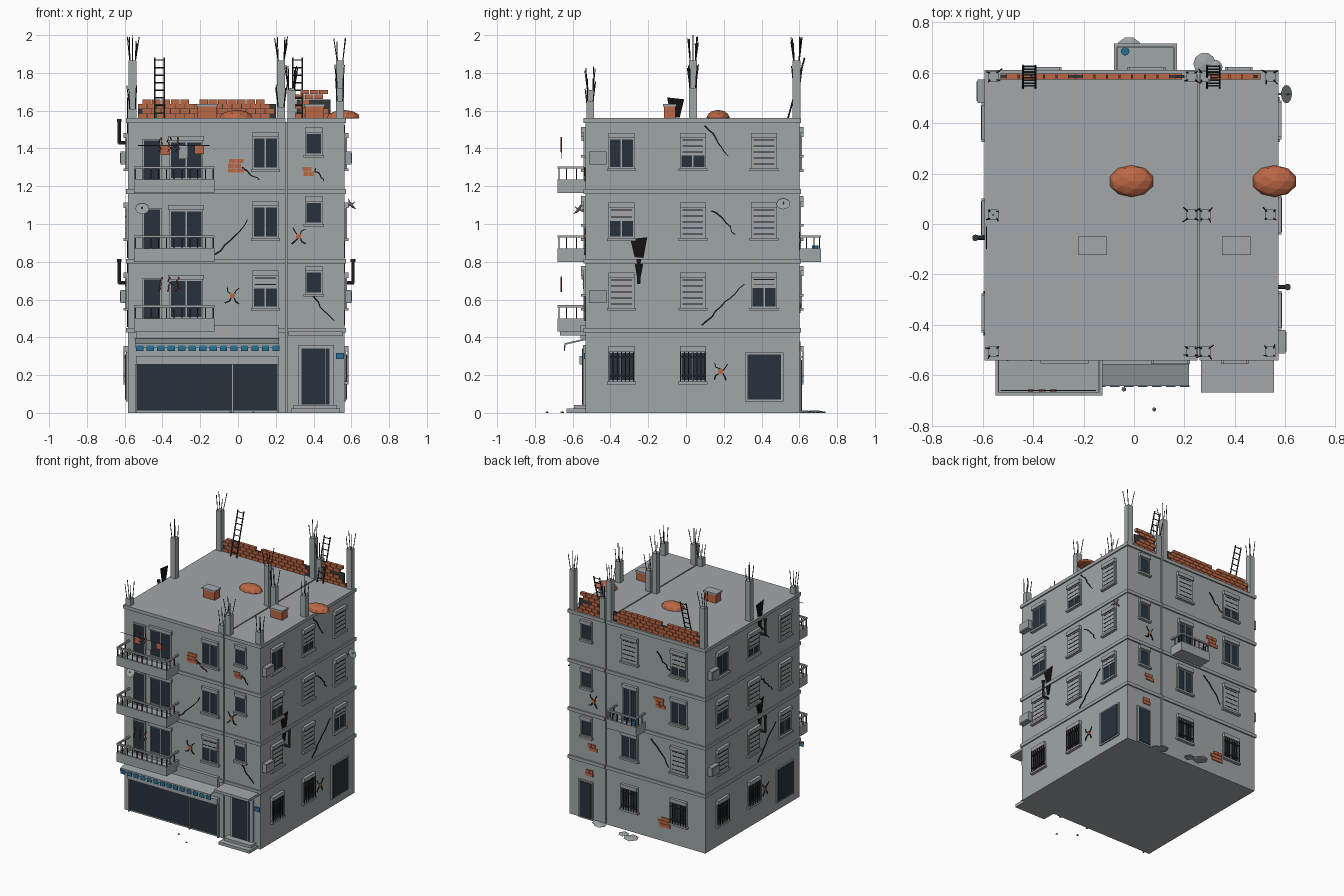
import bpy, bmesh, math, random
from mathutils import Vector, Matrix

if "Cube" in bpy.data.objects:
    bpy.data.objects.remove(bpy.data.objects["Cube"])
random.seed(4)

COL = {"wall_grey": (.35, .385, .39), "trim_grey": (.36, .39, .40), "brick_orange": (.50, .135, .06),
       "glass_navy": (.02, .032, .047), "crack_black": (.006, .006, .006), "metal_dark": (.035, .037, .04),
       "awning_blue": (.02, .16, .30), "steel_grey": (.32, .35, .36), "pepper_red": (.22, .04, .02)}
MATS = {}
for n, c in COL.items():
    MATS[n] = bpy.data.materials.new(n)
    MATS[n].diffuse_color = (*c, 1)
PARTS = {}

def part(name, mat):
    if name not in PARTS:
        PARTS[name] = (bmesh.new(), mat)
    return PARTS[name][0]

# wall frames: (u along the wall as seen from outside, z, d outward) -> world
WALL = {"F": lambda u, z, d: (u, -.533 - d, z), "R": lambda u, z, d: (.563 + d, u, z),
        "B": lambda u, z, d: (-u, .6 + d, z), "L": lambda u, z, d: (-.583 - d, .06 - u, z)}

def prism(bm, w, pts, d0, d1):
    a = [bm.verts.new(WALL[w](u, z, d0)) for u, z in pts]
    b = [bm.verts.new(WALL[w](u, z, d1)) for u, z in pts]
    bm.faces.new(a); bm.faces.new(b)
    for i in range(len(a)):
        j = (i + 1) % len(a)
        bm.faces.new((a[i], a[j], b[j], b[i]))

def plate(bm, w, u0, u1, z0, z1, d0, d1):
    prism(bm, w, [(u0, z0), (u1, z0), (u1, z1), (u0, z1)], d0, d1)

def box(bm, x0, x1, y0, y1, z0, z1):
    m = Matrix.Translation(((x0+x1)/2, (y0+y1)/2, (z0+z1)/2)) @ Matrix.Diagonal((x1-x0, y1-y0, z1-z0, 1))
    bmesh.ops.create_cube(bm, size=1, matrix=m)

def tube(bm, p, q, r, n=6):
    p, q = Vector(p), Vector(q)
    m = Matrix.Translation((p+q)/2) @ (q-p).to_track_quat('Z', 'Y').to_matrix().to_4x4()
    bmesh.ops.create_cone(bm, cap_ends=True, segments=n, radius1=r, radius2=r, depth=(q-p).length, matrix=m)

GLASS = lambda: part("window_glass", "glass_navy")
FRAME = lambda: part("window_frames", "trim_grey")

def window(w, u, z0, z1, wd, shut=0, panes=2, bars=False, sill=True):
    """Glass, frame, sill, shutter box, shutter covering a share of the height, grille."""
    f, h = FRAME(), wd / 2
    plate(GLASS(), w, u-h, u+h, z0, z1, 0, .004)
    t = .008
    for i in range(panes + 1):
        c = u - h + wd * i / panes
        plate(f, w, c - t/2, c + t/2, z0, z1, 0, .010)
    plate(f, w, u-h, u+h, z0, z0+t, 0, .009)
    plate(f, w, u-h, u+h, z1-t, z1, 0, .009)
    if sill:
        plate(f, w, u-h-.012, u+h+.012, z0-.014, z0, 0, .022)
        plate(f, w, u-h-.004, u+h+.004, z1, z1+.028, 0, .022)
    if shut:
        zb = z1 - (z1-z0) * shut
        plate(part("roller_shutters", "trim_grey"), w, u-h+.004, u+h-.004, zb, z1, 0, .013)
        n = max(2, round(5 * shut))
        for i in range(n):
            z = zb + (z1-zb) * (i + .6) / n
            plate(part("shutter_gaps", "crack_black"), w, u-h+.01, u+h-.01, z, z+.005, .012, .0145)
    if bars:
        g = part("window_grilles", "metal_dark")
        for i in range(7):
            c = u - h + wd * i / 6
            plate(g, w, c-.0025, c+.0025, z0, z1, .018, .023)
        for z in (z0+.03, z1-.03):
            plate(g, w, u-h, u+h, z-.0025, z+.0025, 0, .023)

def crack(w, a, b, n=7, wd=.009):
    bm, a, b = part("wall_cracks", "crack_black"), Vector(a), Vector(b)
    side = Vector((-(b-a).y, (b-a).x)).normalized()
    pts = [a.lerp(b, i/n) + side * random.uniform(-.008, .008) for i in range(n+1)]
    for i in range(n):
        o = side * wd * (.5 - .25 * i / n)
        prism(bm, w, [pts[i]-o, pts[i+1]-o*.9, pts[i+1]+o*.9, pts[i]+o], 0, .004)

def bricks(w, u, z, rows, wd=.07):
    for r in range(rows):
        o, k = random.uniform(-.012, .012), random.uniform(.7, 1)
        for s in (-1, 1):
            c = u + o + s * wd * k / 4
            plate(part("exposed_brick", "brick_orange"), w, c-wd*k/4+.001, c+wd*k/4-.001,
                  z + r*.025, z + r*.025 + .023, 0, .007)

def star(w, u, z):
    for a in (.9, 2.2):
        d = Vector((math.cos(a), math.sin(a))) * .055
        crack(w, Vector((u, z)) - d, Vector((u, z)) + d, 5)
    plate(part("exposed_brick", "brick_orange"), w, u-.013, u+.013, z-.013, z+.013, 0, .006)

def railing(w, u0, u1, z, depth):
    """Balcony slab, low kerb, balusters and hand rail."""
    s, r = part("balcony_slabs", "wall_grey"), part("balcony_railings", "metal_dark")
    plate(s, w, u0, u1, z, z+.03, 0, depth)
    plate(s, w, u0, u1, z+.03, z+.07, depth-.015, depth)
    for a in (u0, u1-.015):
        plate(s, w, a, a+.015, z+.03, z+.07, 0, depth)
    n = round((u1-u0) / .042)
    for i in range(n+1):
        c = u0 + .006 + (u1-u0-.012) * i / n
        plate(r, w, c-.003, c+.003, z+.07, z+.13, depth-.011, depth-.005)
    for c in (u0+.006, u1-.006):
        for d in (depth*.3, depth*.65):
            plate(r, w, c-.003, c+.003, z+.07, z+.13, d, d+.006)
        plate(FRAME(), w, c-.006, c+.006, z+.128, z+.14, 0, depth)
    plate(FRAME(), w, u0, u1, z+.128, z+.14, depth-.014, depth)

# two joined blocks, floor bands and roof slab
body = part("building_blocks", "wall_grey")
box(body, -.583, .251, -.533, .6, 0, 1.545)
box(body, .261, .563, -.533, .6, 0, 1.545)
box(body, .25, .262, -.525, .592, 0, 1.54)
bands = part("floor_bands", "trim_grey")
for z in (.425, .79, 1.16, 1.535):
    for x0, x1 in ((-.592, .252), (.26, .572)):
        box(bands, x0, x1, -.542, .61, z, z+.025)

# front facade
for k, z in enumerate((.43, .8, 1.165)):
    railing("F", -.55, -.125, z, .148)
    window("F", -.455, z+.03, z+.285, .092, panes=1, sill=False)
    window("F", -.275, z+.07, z+.275, .17, sill=False)
    plate(FRAME(), "F", -.37, -.18, z+.275, z+.3, 0, .02)
    window("F", .145, z+.125, z+.295, .13, shut=.4 if k == 0 else 0)
    window("F", .4, z+.2, z+.32, .085, panes=1)
crack("F", (.025, 1.305), (.11, 1.23)); crack("F", (-.12, .835), (.055, 1.02))
crack("F", (.39, .62), (.505, .485)); crack("F", (.405, 1.29), (.46, 1.23))
bricks("F", -.02, 1.272, 3, .09); bricks("F", .365, 1.255, 2, .06)
star("F", .32, .935); star("F", -.03, .62)

# shop front, sign board, awning
plate(GLASS(), "F", -.535, .21, .012, .255, 0, .006)
for u in (-.54, -.03, .212):
    plate(FRAME(), "F", u-.005, u+.005, 0, .26, 0, .014)
plate(FRAME(), "F", -.54, .215, .255, .30, 0, .03)
plate(part("sign_board", "trim_grey"), "F", -.54, .217, .395, .462, 0, .025)
aw = part("shop_awning", "steel_grey")
for zs in (0,):
    v = [aw.verts.new(WALL["F"](u, z, d)) for u in (-.545, .218)
         for z, d in ((.395, 0), (.368, .11), (.36, .11), (.385, 0))]
    aw.faces.new(v[:4]); aw.faces.new(v[4:])
    for i in range(4):
        j = (i+1) % 4
        aw.faces.new((v[i], v[j], v[4+j], v[4+i]))
plate(aw, "F", -.545, .218, .345, .368, .106, .11)
for i in range(14):
    c = -.52 + i * .0555
    plate(part("awning_valance", "awning_blue"), "F", c-.019, c+.019, .328, .358, .107, .113)

# entrance door with canopy and steps
plate(FRAME(), "F", .318, .507, .04, .36, 0, .012)
plate(GLASS(), "F", .335, .485, .045, .34, 0, .016)
plate(FRAME(), "F", .46, .464, .045, .34, 0, .018)
st = part("entrance_steps", "trim_grey")
plate(st, "F", .28, .54, 0, .022, 0, .1)
plate(st, "F", .295, .525, .022, .042, 0, .06)
plate(part("door_canopy", "trim_grey"), "F", .265, .555, .41, .43, 0, .135)
plate(part("number_plate", "awning_blue"), "F", .52, .562, .285, .318, 0, .008)

# side walls, the left one being the right one turned round
for w in "RL":
    for k, (z, sh) in enumerate(((.555, (1, 1, .35)), (.925, (.45, 1, 1)), (1.295, (0, .6, 1)))):
        for u, s in zip((-.342, .036, .413), sh):
            window(w, u, z, z+.16, .13, shut=s)
    for u in (-.342, .036):
        window(w, u, .165, .325, .13, bars=True)
    plate(FRAME(), w, .312, .515, .06, .32, 0, .01)
    plate(GLASS(), w, .325, .503, .07, .31, 0, .014)
    crack(w, (.105, 1.525), (.225, 1.36)); crack(w, (.14, 1.075), (.265, .945))
    crack(w, (.09, .46), (.305, .685), 9); star(w, .183, .22)
    for z in (.582, 1.315):  # air conditioners
        plate(part("air_conditioners", "steel_grey"), w, -.513, -.42, z, z+.068, .004, .038)
        plate(part("air_conditioners", "steel_grey"), w, -.505, -.428, z+.008, z+.06, .038, .041)

# back wall
for k, z in enumerate((.43, .8, 1.165)):
    window("B", -.415, z+.2, z+.32, .085, panes=1)
    if k != 1:
        window("B", -.05, z+.125, z+.295, .13, shut=1 if k else 0)
    window("B", .365, z+.125, z+.295, .13, shut=(1, 0, .6)[k])
window("B", -.045, .83, 1.09, .12)
railing("B", -.17, .08, .8, .115)
window("B", -.05, .165, .325, .13, bars=True); window("B", .365, .165, .325, .13, bars=True)
plate(FRAME(), "B", -.48, -.36, 0, .29, 0, .01); plate(GLASS(), "B", -.468, -.372, .01, .28, 0, .014)
bricks("B", .2, 1.01, 3, .09); bricks("B", -.37, .53, 2); bricks("B", -.4, .33, 2); bricks("B", .24, .11, 3, .1)
crack("B", (.17, 1.43), (.31, 1.29)); crack("B", (.13, .76), (.28, .58)); star("B", -.36, .91)
tube(part("blue_barrel", "awning_blue"), (-.035, .685, .83), (-.035, .685, .885), .017, 12)

# stove flues with soot above
fl, so = part("stove_flues", "metal_dark"), part("soot_stains", "crack_black")
for w, u, z in (("R", -.25, .69), ("L", .115, .69), ("L", .115, 1.43)):
    P = WALL[w]
    tube(fl, P(u, z, 0), P(u, z, .05), .009, 10)
    tube(fl, P(u, z-.005, .046), P(u, z+.115, .046), .009, 10)
    tube(fl, P(u, z+.11, .046), P(u, z+.125, .046), .013, 10)
    prism(so, w, [(u-.022, z+.135), (u+.025, z+.13), (u+.045, z+.24), (u-.045, z+.23)], 0, .004)
    prism(so, w, [(u-.01, z+.03), (u+.01, z+.03), (u+.028, z+.12), (u-.025, z+.12)], 0, .004)

# satellite dishes
di = part("satellite_dishes", "steel_grey")
for w, u, z in (("F", -.507, 1.065), ("R", .515, 1.09)):
    a, b = Vector(WALL[w](u, z, .02)), Vector(WALL[w](u, z+.012, .036))
    ax = (b-a).to_track_quat('Z', 'Y').to_matrix().to_4x4()
    bmesh.ops.create_cone(di, cap_ends=True, segments=16, radius1=.014, radius2=.036, depth=.014,
                          matrix=Matrix.Translation(b) @ ax)
    tube(di, WALL[w](u, z, 0), b, .005)
    tube(di, b, b + (b-a)*1.2, .003)

# laundry and pepper strings on the front balconies
tube(part("washing_line", "metal_dark"), (-.53, -.66, 1.415), (-.15, -.66, 1.415), .002)
for u, mat, h in ((-.385, "brick_orange", .05), (-.29, "steel_grey", .07), (-.205, "brick_orange", .045)):
    plate(part("laundry_" + mat, mat), "F", u-.024, u+.024, 1.415-h, 1.415, .125, .129)
for z in (.72, 1.46):
    for u in (-.41, -.365, -.32):
        for i in range(6):
            p = Vector((u + random.uniform(-.006, .006), -.66, z - i*.013))
            tube(part("pepper_strings", "pepper_red"), p, p + Vector((.006*(-1)**i, 0, -.014)), .004, 5)

# roof columns with rebar
co, rb = part("roof_columns", "wall_grey"), part("rebar", "metal_dark")
HEIGHT = {-.507: (1.61, 1.62, 1.71, 1.65), .036: (1.865, 1.865, 1.72, 1.72), .585: (1.865, 1.865, 1.72, 1.865)}
for y, hs in HEIGHT.items():
    for x, h in zip((-.558, .228, .283, .54), hs):
        box(co, x-.021, x+.021, y-.021, y+.021, 1.55, h)
        for sx in (-1, 1):
            for sy in (-1, 1):
                q = (x + sx*random.uniform(.015, .035), y + sy*random.uniform(.012, .03), h + random.uniform(.09, .128))
                tube(rb, (x+sx*.014, y+sy*.014, h-.01), q, .0026, 5)
tube(rb, (-.558, .036, 1.85), (-.56, .036, 2.0), .0026, 5)

# unfinished brick parapet at the back, brick by brick
pa = part("brick_parapet", "brick_orange")
box(part("parapet_mortar", "metal_dark"), -.53, .2, .579, .591, 1.56, 1.635)
box(part("parapet_mortar", "metal_dark"), .31, .49, .579, .591, 1.56, 1.66)
for x0, x1, rows in ((-.53, .2, 4), (.305, .52, 6)):
    for r in range(rows):
        x = x0 + (r % 2) * .025
        while x + .046 < x1 - (max(0, r-2) * .012):
            if r < 2 or random.random() < .9:
                box(pa, x, x+.046, .573, .597, 1.56 + r*.0255, 1.583 + r*.0255)
            x += .05

# ladders leaning over the parapet
la = part("roof_ladders", "metal_dark")
for x in (-.415, .315):
    for s in (-.025, .025):
        tube(la, (x+s, .54, 1.56), (x+s, .628, 1.88), .0045)
    for i in range(8):
        t = (i + .7) / 8
        tube(la, (x-.025, .54+.088*t, 1.56+.32*t), (x+.025, .54+.088*t, 1.56+.32*t), .0035)

# brick chimneys with caps, brick rubble heaps, ground rubble
for x in (-.165, .405):
    box(part("roof_chimneys", "brick_orange"), x-.05, x+.05, -.117, -.055, 1.55, 1.622)
    box(part("chimney_caps", "trim_grey"), x-.056, x+.056, -.123, -.05, 1.622, 1.634)
def lump(bm, loc, s, floor, sub=2):
    r = bmesh.ops.create_icosphere(bm, subdivisions=sub, radius=1,
                                   matrix=Matrix.Translation(loc) @ Matrix.Diagonal((*s, 1)))
    for v in r["verts"]:
        v.co.z = max(v.co.z, floor)
for x in (-.01, .557):
    lump(part("brick_heaps", "brick_orange"), (x, .17, 1.562), (.09, .063, .042), 1.558)
for x, y, s in ((-.02, .69, .058), (.06, .665, .04), (.28, .635, .05), (.32, .62, .035),
                (-.04, -.655, .01), (.08, -.735, .009)):
    lump(part("ground_rubble", "wall_grey"), (x, y, 0), (s, s, min(.014, s)), 0, 1)

for name, (bm, mat) in PARTS.items():
    bmesh.ops.recalc_face_normals(bm, faces=bm.faces)
    me = bpy.data.meshes.new(name)
    bm.to_mesh(me); bm.free()
    me.materials.append(MATS[mat])
    bpy.context.collection.objects.link(bpy.data.objects.new(name, me))

for m in bpy.data.materials:
    if m.users and not m.is_grease_pencil:
        m.use_nodes = True
        m.node_tree.nodes["Principled BSDF"].inputs["Base Color"].default_value = m.diffuse_color
